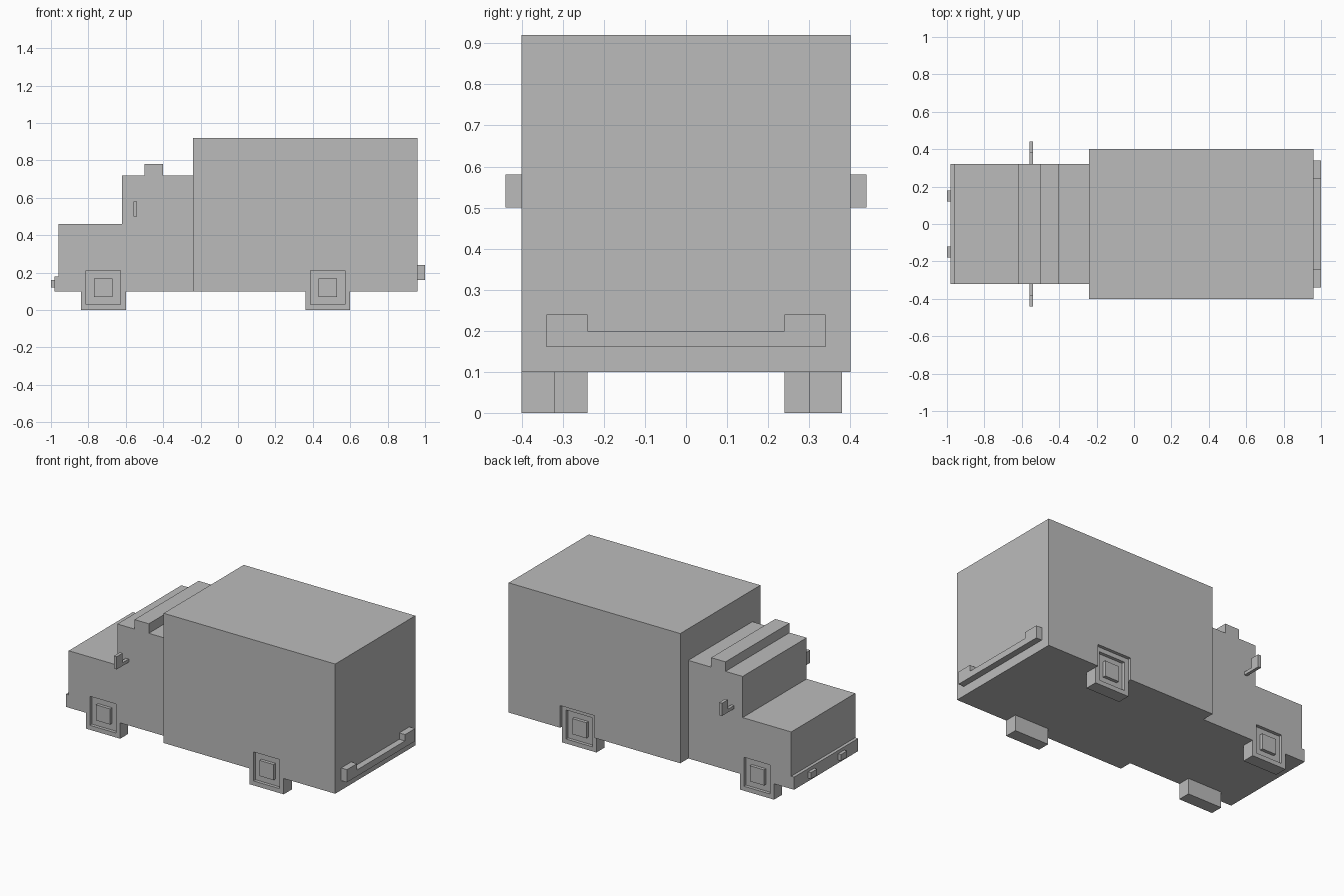
import bpy, bmesh

default = bpy.data.objects.get("Cube")
if default:
    bpy.data.objects.remove(default, do_unlink=True)

grey = bpy.data.materials.new("plain_grey")
grey.use_nodes = True
colour = (0.5, 0.5, 0.5, 1)
grey.diffuse_color = colour
grey.node_tree.nodes["Principled BSDF"].inputs["Base Color"].default_value = colour


def finish(name, bm):
    bmesh.ops.recalc_face_normals(bm, faces=bm.faces)
    mesh = bpy.data.meshes.new(name)
    bm.to_mesh(mesh)
    bm.free()
    mesh.materials.append(grey)
    obj = bpy.data.objects.new(name, mesh)
    bpy.context.collection.objects.link(obj)
    return obj


def block_mesh(x, y, z):
    bm = bmesh.new()
    bmesh.ops.create_cube(bm, size=1)
    for v in bm.verts:
        v.co = [(a + b) / 2 + c * (b - a) for (a, b), c in zip((x, y, z), v.co)]
    return bm


def block(name, x, y, z):
    return finish(name, block_mesh(x, y, z))


def span(side, inner, outer):
    return tuple(sorted((side * inner, side * outer)))


def extrude_profile(name, points, start, end):
    # Points are mapped into the plane across the extrusion direction
    bm = bmesh.new()
    face = bm.faces.new([bm.verts.new(start(p)) for p in points])
    new = bmesh.ops.extrude_face_region(bm, geom=[face], use_keep_orig=True)
    offset = [b - a for a, b in zip(start(points[0]), end(points[0]))]
    moved = [g for g in new["geom"] if isinstance(g, bmesh.types.BMVert)]
    bmesh.ops.translate(bm, verts=moved, vec=offset)
    return finish(name, bm)


# Cab with bonnet and raised roof bar
cab_outline = [(-.96, .1), (-.24, .1), (-.24, .72), (-.40, .72), (-.40, .78),
               (-.50, .78), (-.50, .72), (-.62, .72), (-.62, .46), (-.96, .46)]
cab = extrude_profile("cab", cab_outline,
                      lambda p: (p[0], -.32, p[1]), lambda p: (p[0], .32, p[1]))

# Cargo box
cargo = block("cargo_box", (-.24, .96), (-.40, .40), (.1, .92))

# Rear bumper with raised ends
bumper_outline = [(-.34, .16), (.34, .16), (.34, .24), (.24, .24),
                  (.24, .20), (-.24, .20), (-.24, .24), (-.34, .24)]
extrude_profile("rear_bumper", bumper_outline,
                lambda p: (.96, *p), lambda p: (1, *p))

# Front bumper
block("front_bumper", (-.98, -.96), (-.32, .32), (.1, .18))


def wheel(name, body, x, side, outer):
    """Square wheel with a sunken rim and a hub, set in a slot in the body."""
    xs, zs = (x - .12, x + .12), (0, .24)
    inner = outer - .08
    slot = block("wheel_slot", xs, span(side, inner, .6), (-.1, .24))
    slot.hide_render = True
    cut = body.modifiers.new("slot", "BOOLEAN")
    cut.operation, cut.solver, cut.object = "DIFFERENCE", "EXACT", slot
    bpy.context.view_layer.objects.active = body
    bpy.ops.object.modifier_apply(modifier=cut.name)
    bpy.data.objects.remove(slot, do_unlink=True)

    bm = block_mesh(xs, span(side, inner, outer), zs)
    bm.normal_update()
    face = max(bm.faces, key=lambda f: side * f.calc_center_median().y)
    for border, shift in ((.04, -.02), (.06, .02)):
        bmesh.ops.inset_region(bm, faces=[face], thickness=border)
        face = bmesh.ops.extrude_discrete_faces(bm, faces=[face])["faces"][0]
        bmesh.ops.translate(bm, verts=face.verts, vec=(0, side * shift, 0))
    finish(name, bm)


for side, label in ((-1, "right"), (1, "left")):
    # Wheels; one rear wheel sits slightly inside the box
    wheel(f"front_wheel_{label}", cab, -.72, side, .32)
    wheel(f"rear_wheel_{label}", cargo, .48, side, .40 if side < 0 else .38)
    # Headlights
    block(f"headlight_{label}", (-1, -.98), span(side, .12, .18), (.12, .16))
    # Door mirrors on short arms
    block(f"mirror_arm_{label}", (-.56, -.54), span(side, .32, .38), (.50, .52))
    block(f"mirror_{label}", (-.56, -.54), span(side, .38, .44), (.50, .58))
